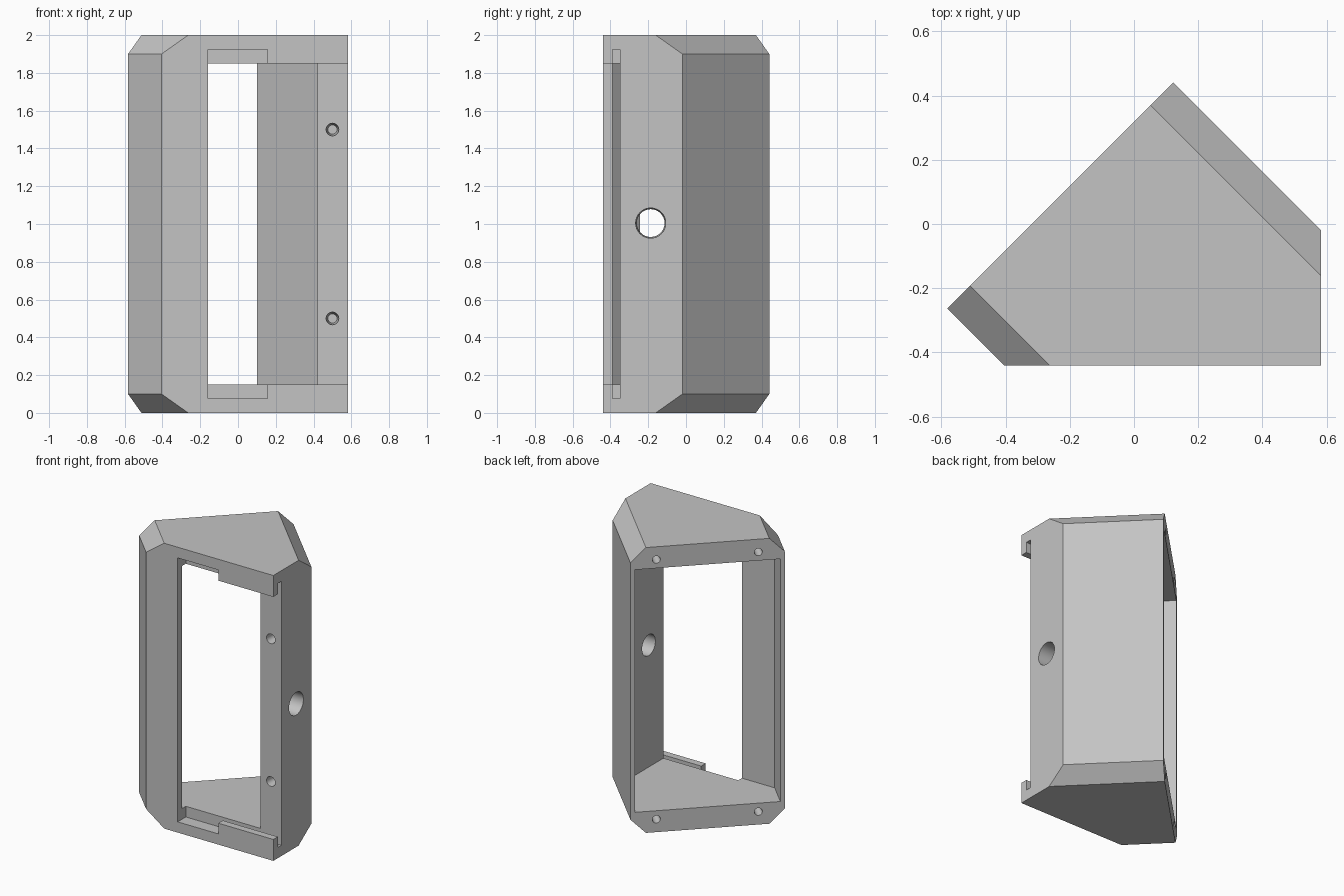
import bpy, bmesh, math
from mathutils import Vector, Matrix

old = bpy.data.objects.get("Cube")
if old:
    bpy.data.objects.remove(old, do_unlink=True)

grey = bpy.data.materials.new("plain grey")
grey.use_nodes = True
grey.diffuse_color = (0.55, 0.55, 0.55, 1)
grey.node_tree.nodes["Principled BSDF"].inputs["Base Color"].default_value = (0.55, 0.55, 0.55, 1)

HEIGHT, SLAB, CHAMFER = 2.0, 0.15, 0.1


def make_object(name, bm):
    bmesh.ops.recalc_face_normals(bm, faces=bm.faces)
    mesh = bpy.data.meshes.new(name)
    bm.to_mesh(mesh)
    bm.free()
    mesh.materials.append(grey)
    obj = bpy.data.objects.new(name, mesh)
    bpy.context.collection.objects.link(obj)
    return obj


def prism(outline, z0, z1):
    bm = bmesh.new()
    base = bm.faces.new([bm.verts.new((x, y, z0)) for x, y in outline])
    top = bmesh.ops.extrude_face_region(bm, geom=[base])["geom"]
    bmesh.ops.translate(bm, vec=(0, 0, z1 - z0),
                        verts=[v for v in top if isinstance(v, bmesh.types.BMVert)])
    bmesh.ops.recalc_face_normals(bm, faces=bm.faces)
    return bm


def box(x0, x1, y0, y1, margin):
    return prism([(x0, y0), (x1, y0), (x1, y1), (x0, y1)], margin, HEIGHT - margin)


def cut(target, name, bm):
    cutter = make_object(name, bm)
    cutter.hide_render = True
    mod = target.modifiers.new(name, "BOOLEAN")
    mod.operation, mod.solver, mod.object = "DIFFERENCE", "EXACT", cutter
    bpy.context.view_layer.objects.active = target
    bpy.ops.object.modifier_apply(modifier=name)
    bpy.data.objects.remove(cutter, do_unlink=True)


def drill(target, name, mouth, direction, depth, r_mouth, r_end):
    # tapered hole that starts slightly outside the surface
    d = Vector(direction).normalized()
    start = Vector(mouth) - d * 0.004
    bm = bmesh.new()
    place = Matrix.Translation(start + d * depth / 2) @ d.to_track_quat("Z", "Y").to_matrix().to_4x4()
    bmesh.ops.create_cone(bm, cap_ends=True, segments=32, radius1=r_mouth,
                          radius2=r_end, depth=depth, matrix=place)
    cut(target, name, bm)


# Solid five-sided body
right_back, left_back = Vector((0.122, 0.441)), Vector((-0.582, -0.263))
outline = [left_back, (-0.405, -0.44), (0.582, -0.44), (0.582, -0.019), right_back]
bm = prism(outline, 0, HEIGHT)

# Chamfer the ends of the two slanted walls
for side, corner in ((1, right_back), (-1, left_back)):
    for up, z in ((1, HEIGHT - CHAMFER), (-1, CHAMFER)):
        normal = Vector((side * math.sqrt(0.5), side * math.sqrt(0.5), up)).normalized()
        res = bmesh.ops.bisect_plane(bm, geom=bm.verts[:] + bm.edges[:] + bm.faces[:], dist=1e-5,
                                     plane_co=(corner.x, corner.y, z), plane_no=normal,
                                     clear_outer=True)
        rim = [e for e in res["geom_cut"] if isinstance(e, bmesh.types.BMEdge)]
        bmesh.ops.edgeloop_fill(bm, edges=rim)
frame = make_object("housing_frame", bm)

# Hollow interior, open on the slanted back
cavity = [(-0.415, -0.39), (0.42, -0.39), (0.42, 0.102), (-0.1, 0.622), (-0.762, -0.04)]
cut(frame, "cavity", prism(cavity, SLAB, HEIGHT - SLAB))

# Front opening, sliding panel slot and its entry notch
cut(frame, "front_opening", box(-0.16, 0.8, -0.6, -0.35, SLAB))
cut(frame, "panel_slot", box(-0.16, 0.8, -0.39, -0.35, 0.075))
cut(frame, "entry_notch", box(-0.16, 0.155, -0.6, -0.35, 0.075))

# Cable hole through the side wall
drill(frame, "cable_hole", (0.582, -0.187, 1.005), (-1, 0, 0), 0.18, 0.08, 0.073)

# Screw holes in the front post
for z in (0.5, 1.5):
    drill(frame, "post_screw_hole", (0.5, -0.35, z), (0, 1, 0), 0.12, 0.034, 0.024)

# Screw holes in the slanted back rim
along = (left_back - right_back).normalized()
for dist in (0.167, 0.825):
    p = right_back + along * dist
    for z in (0.09, HEIGHT - 0.09):
        drill(frame, "rim_screw_hole", (p.x, p.y, z), (1, -1, 0), 0.12, 0.026, 0.02)

# Flat faces with smooth hole walls
bpy.ops.object.select_all(action="DESELECT")
frame.select_set(True)
bpy.context.view_layer.objects.active = frame
bpy.ops.object.shade_smooth_by_angle(angle=math.radians(25))
